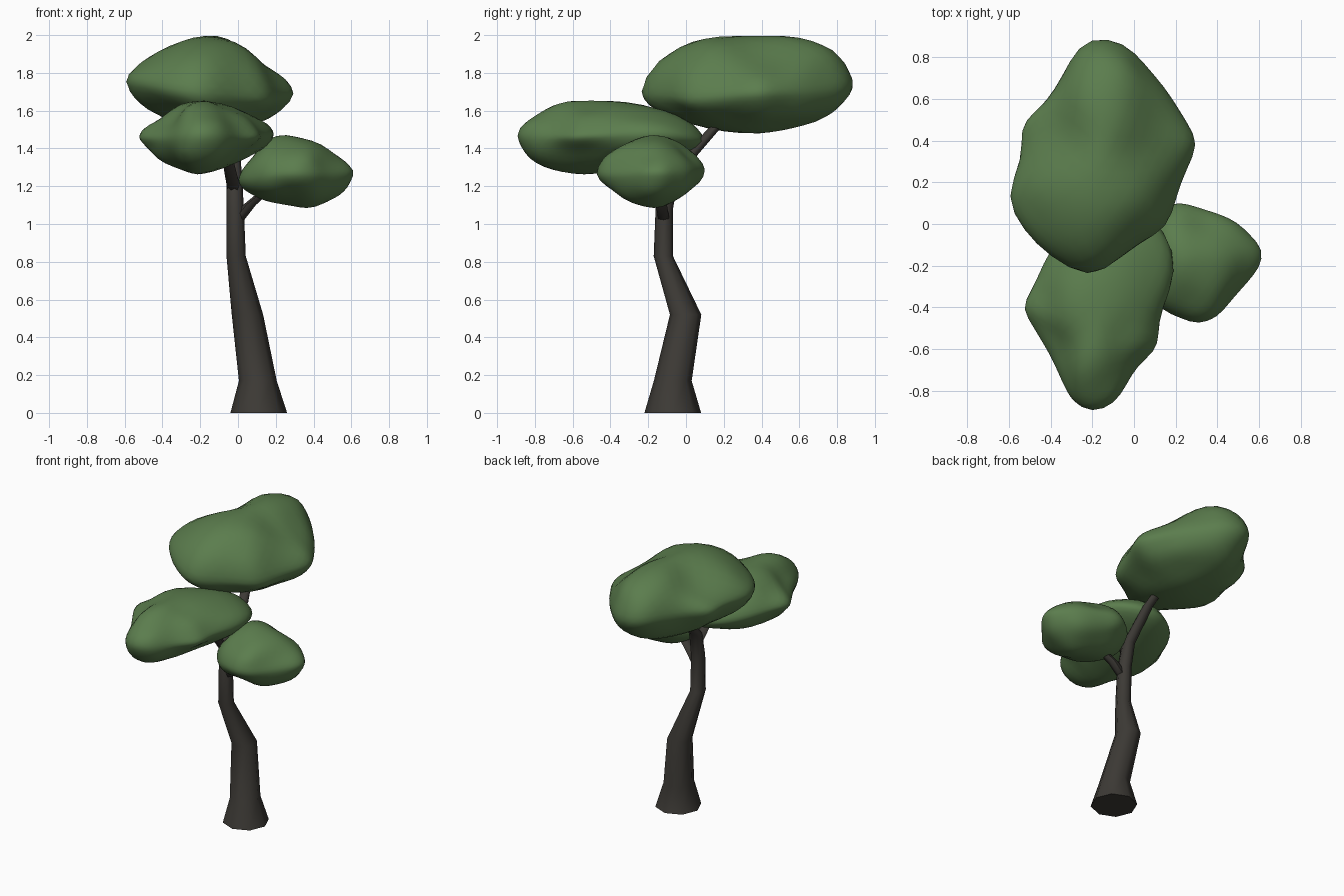
import bpy, bmesh, math
from mathutils import Vector, noise

if "Cube" in bpy.data.objects:
    bpy.data.objects.remove(bpy.data.objects["Cube"])


def material(name, rgb):
    m = bpy.data.materials.new(name)
    m.diffuse_color = (*rgb, 1)
    m.use_nodes = True
    m.node_tree.nodes["Principled BSDF"].inputs["Base Color"].default_value = m.diffuse_color
    return m


LEAF = material("leaf green", (0.105, 0.205, 0.075))
BARK = material("dark bark", (0.046, 0.042, 0.036))


def finish(bm, name, mat, angle):
    bmesh.ops.recalc_face_normals(bm, faces=bm.faces)
    me = bpy.data.meshes.new(name)
    bm.to_mesh(me)
    bm.free()
    ob = bpy.data.objects.new(name, me)
    bpy.context.collection.objects.link(ob)
    me.materials.append(mat)
    bpy.ops.object.select_all(action='DESELECT')
    ob.select_set(True)
    bpy.context.view_layer.objects.active = ob
    bpy.ops.object.shade_smooth_by_angle(angle=math.radians(angle))
    return ob


def limb(name, path, sides=8):
    """Loft level rings along (x, y, z, radius) points."""
    bm = bmesh.new()
    rings = []
    for x, y, z, r in path:
        rings.append([bm.verts.new((x + r * math.cos(math.tau * i / sides),
                                    y + r * math.sin(math.tau * i / sides), z))
                      for i in range(sides)])
    for a, b in zip(rings, rings[1:]):
        for i in range(sides):
            j = (i + 1) % sides
            bm.faces.new((a[i], a[j], b[j], b[i]))
    bm.faces.new(rings[0])
    bm.faces.new(rings[-1])
    return finish(bm, name, BARK, 65)


def crown(name, rim, top, bottom, top_pow, bottom_pow, amp=0.045):
    """Leaf mass: a sphere fitted to a plan outline (x, y, z) and two apexes.
    The powers set how flat the slope is along -x, +x and y."""
    c = (Vector(top) + Vector(bottom)) / 2
    polar = sorted((math.atan2(p[1] - c.y, p[0] - c.x), Vector(p)) for p in rim)
    a0, p0 = polar[0]
    a1, p1 = polar[-1]
    polar = [(a1 - math.tau, p1)] + polar + [(a0 + math.tau, p0)]

    def edge(a):
        for (s, p), (e, q) in zip(polar, polar[1:]):
            if s <= a <= e:
                return p.lerp(q, (a - s) / (e - s))

    bm = bmesh.new()
    bmesh.ops.create_icosphere(bm, subdivisions=4, radius=1)
    for v in bm.verts:
        d = v.co.normalized()
        rho = min(1, math.hypot(d.x, d.y))
        az = math.atan2(d.y, d.x)
        r = edge(az)
        apex, pw = (top, top_pow) if d.z >= 0 else (bottom, bottom_pow)
        px = pw[0] if d.x < 0 else pw[1]
        p = px + (pw[2] - px) * math.sin(az) ** 2
        f = (1 - rho ** p) ** 0.62
        grow = 1.012 * rho
        co = Vector((apex[0] + (r.x - apex[0]) * grow,
                     apex[1] + (r.y - apex[1]) * grow,
                     r.z + (apex[2] - r.z) * f))
        # lumps, kept small at the rim and apexes
        k = 0.2 + 3 * rho * rho * (1 - rho * rho)
        v.co = co + d * amp * k * noise.noise(co * 5.5)
    # soften the rim
    for _ in range(3):
        bmesh.ops.smooth_vert(bm, verts=bm.verts, factor=0.5,
                              use_axis_x=True, use_axis_y=True, use_axis_z=True)
    return finish(bm, name, LEAF, 50)


# trunk, bending into the branch that carries the upper crown
limb("trunk", [(0.11, -0.07, 0, 0.15), (0.105, -0.07, 0.17, 0.10),
               (0.05, -0.002, 0.52, 0.083), (-0.01, -0.12, 0.83, 0.051),
               (-0.015, -0.115, 1.08, 0.046), (-0.02, -0.08, 1.25, 0.042),
               (-0.03, 0.10, 1.45, 0.034), (-0.08, 0.25, 1.62, 0.028)])

# side branches
limb("right_branch", [(-0.01, -0.115, 1.01, 0.034), (0.06, -0.13, 1.10, 0.034),
                      (0.20, -0.17, 1.22, 0.028)], 6)
limb("front_branch", [(-0.02, -0.10, 1.18, 0.036), (-0.05, -0.19, 1.32, 0.03),
                      (-0.12, -0.38, 1.43, 0.025)], 6)

# leaf masses
crown("upper_crown",
      [(-0.19, 0.905, 1.74), (-0.03, 0.86, 1.73), (0.15, 0.65, 1.70),
       (0.315, 0.39, 1.69), (0.22, 0.20, 1.68), (0.16, -0.03, 1.66),
       (0.0, -0.10, 1.68), (-0.20, -0.275, 1.69), (-0.40, -0.16, 1.72),
       (-0.52, -0.04, 1.75), (-0.625, 0.13, 1.76), (-0.53, 0.30, 1.75),
       (-0.55, 0.48, 1.75), (-0.40, 0.60, 1.75), (-0.27, 0.86, 1.75)],
      (-0.15, 0.36, 2.005), (-0.10, 0.40, 1.475), (0.75, 0.85, 3.3), (1.7, 1.7, 2.0))

crown("front_crown",
      [(-0.20, -0.905, 1.47), (-0.10, -0.87, 1.46), (0.0, -0.70, 1.46),
       (0.12, -0.60, 1.46), (0.12, -0.43, 1.47), (0.205, -0.25, 1.48),
       (0.18, -0.08, 1.48), (0.05, 0.08, 1.44), (-0.10, 0.13, 1.42),
       (-0.30, 0.02, 1.43), (-0.42, -0.15, 1.45), (-0.48, -0.30, 1.46),
       (-0.545, -0.40, 1.46), (-0.40, -0.63, 1.45), (-0.30, -0.85, 1.46)],
      (-0.18, -0.50, 1.66), (-0.22, -0.55, 1.255), (1.3, 1.2, 2.2), (1.1, 1.1, 1.9))

crown("right_crown",
      [(0.20, 0.11, 1.29), (0.40, 0.05, 1.28), (0.50, 0.0, 1.27),
       (0.625, -0.12, 1.27), (0.615, -0.20, 1.27), (0.48, -0.35, 1.26),
       (0.40, -0.45, 1.26), (0.30, -0.485, 1.27), (0.15, -0.42, 1.26),
       (0.03, -0.28, 1.24), (-0.005, -0.15, 1.23), (0.06, 0.03, 1.25)],
      (0.25, -0.17, 1.475), (0.37, -0.17, 1.08), (2, 1.5, 1.6), (1.7, 1.8, 1.7))
